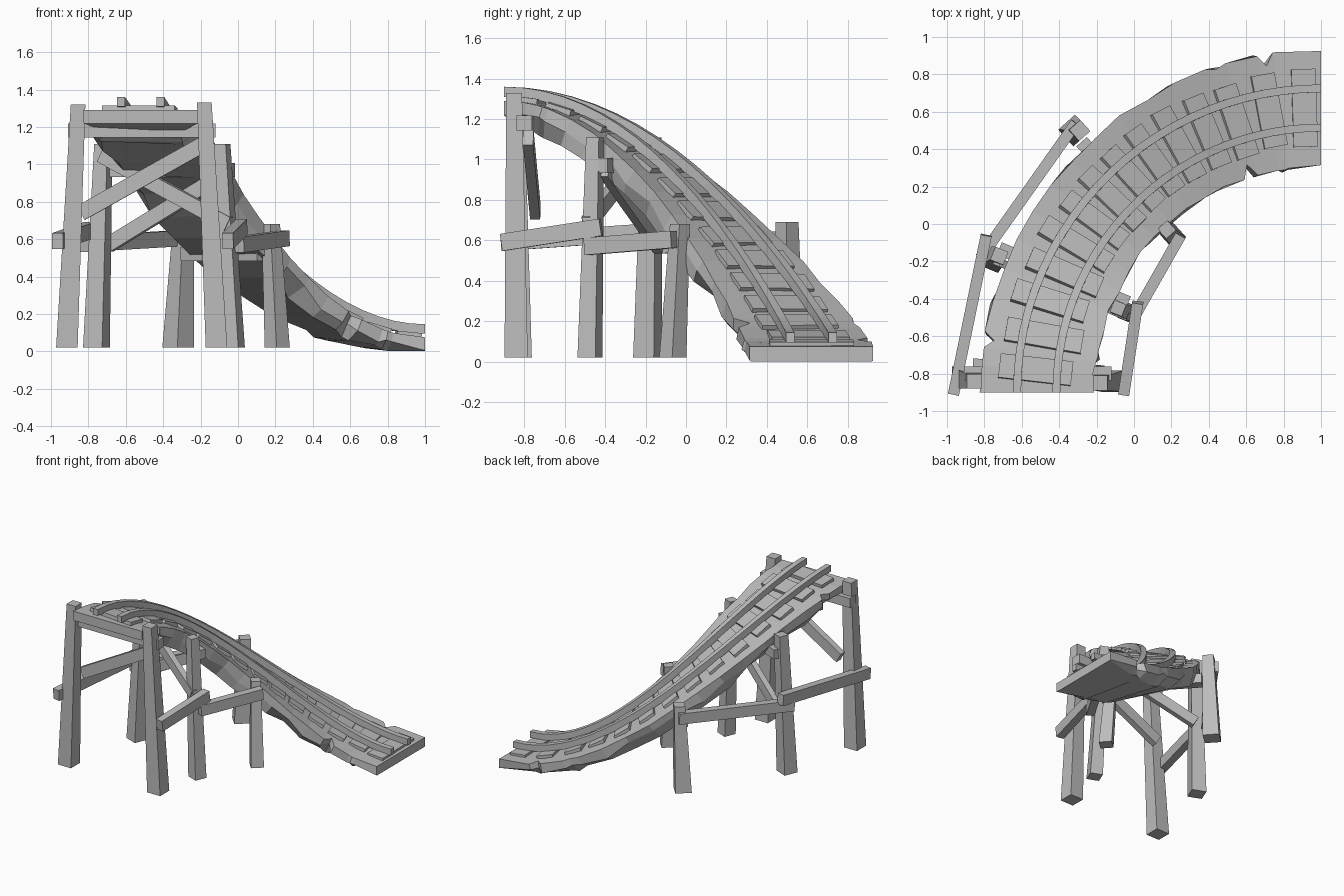
import bpy, bmesh, math, random
from mathutils import Vector, Matrix

if "Cube" in bpy.data.objects:
    bpy.data.objects.remove(bpy.data.objects["Cube"])

random.seed(4)
CX, CY, R = 1.0, -0.9, 1.52          # centre and radius of the quarter turn

mat = bpy.data.materials.new("plain_grey")
mat.diffuse_color = (0.5, 0.5, 0.5, 1)
mat.use_nodes = True
mat.node_tree.nodes["Principled BSDF"].inputs["Base Color"].default_value = mat.diffuse_color


def finish(name, bm):
    bmesh.ops.recalc_face_normals(bm, faces=bm.faces)
    me = bpy.data.meshes.new(name)
    bm.to_mesh(me)
    bm.free()
    me.materials.append(mat)
    ob = bpy.data.objects.new(name, me)
    bpy.context.collection.objects.link(ob)
    return ob


def frame(t):
    """Point on the deck centreline with outward, forward and normal directions."""
    a = t * math.pi / 2
    out = Vector((-math.cos(a), math.sin(a), 0))
    flat = Vector((math.sin(a), math.cos(a), 0))
    z = 0.075 + 1.215 * (1 + math.cos(math.pi * t)) / 2
    slope = -1.215 * math.sin(math.pi * t) / R
    fwd = (flat + Vector((0, 0, slope))).normalized()
    p = Vector((CX, CY, z)) + out * R
    n = out.cross(fwd)
    return p, out, fwd, (n if n.z > 0 else -n)


def loft(name, sections):
    """Skin a list of equal-length rings and cap both ends."""
    bm = bmesh.new()
    rings = [[bm.verts.new(v) for v in s] for s in sections]
    k = len(rings[0])
    for a, b in zip(rings, rings[1:]):
        for i in range(k):
            j = (i + 1) % k
            bm.faces.new((a[i], a[j], b[j], b[i]))
    bm.faces.new(rings[0])
    bm.faces.new(rings[-1])
    return finish(name, bm)


def ring(c, ax, ay, sx, sy):
    return [c + ax * x * sx / 2 + ay * y * sy / 2
            for x, y in ((-1, -1), (1, -1), (1, 1), (-1, 1))]


def beam(name, p, q, w=0.06, h=0.085):
    p, q = Vector(p), Vector(q)
    d = (q - p).normalized()
    side = d.cross(Vector((0, 0, 1))).normalized()
    up = side.cross(d)
    return loft(name, [ring(p, side, up, w, h), ring(q, side, up, w, h)])


def post(name, base, top, yaw, s0, s1):
    m = Matrix.Rotation(math.radians(yaw), 3, 'Z')
    ax, ay = m @ Vector((1, 0, 0)), m @ Vector((0, 1, 0))
    return loft(name, [ring(Vector(base), ax, ay, s0, s0), ring(Vector(top), ax, ay, s1, s1)])


# Ramp deck: flat top with a rough hewn belly and edge notches near both ends
ts = ([0, 0.05, 0.085, 0.10, 0.115] + [0.115 + 0.665 * i / 11 for i in range(1, 12)]
      + [0.80, 0.82, 0.88, 0.895, 0.91, 1])
sections = []
for t in ts:
    p, out, fwd, n = frame(t)
    ends = t in (0, 1)
    j = (lambda s: 0) if ends else (lambda s: random.uniform(-s, s))
    wo = 0.25 if t in (0.10, 0.895) else 0.305 + j(0.012)
    wi = 0.24 if t == 0.80 else 0.305 + j(0.012)
    belly = 0.073 if ends else 0.075 + 0.065 * min(1, 9 * t, max(0, (0.95 - t) * 4))
    edge = 0.07 if ends else 0.065 + j(0.02)
    b = 0.30 if ends else 0.235
    bi = b + (0.05 if 0.12 < t < 0.6 else 0)      # the belly swells on the inside of the turn
    offs = [(wo, 0), (wo + j(0.015), -edge), (b + j(0.03), -belly - j(0.015)),
            (-bi + j(0.03), -belly - j(0.015)), (-wi + j(0.015), -edge), (-wi, 0)]
    pts = [p + out * x + n * y for x, y in offs]
    for v in pts:
        v.z = max(v.z, 0)
    sections.append(pts)
loft("ramp_deck", sections)

# Sleepers, evenly spaced by length along the sloping track
steps = [i / 400 for i in range(401)]
run = [0]
for a, b in zip(steps, steps[1:]):
    run.append(run[-1] + (frame(b)[0] - frame(a)[0]).length)
COUNT = 14
for i in range(COUNT):
    s = 0.115 + (run[-1] - 0.21) * i / (COUNT - 1)
    t = next(u for u, r in zip(steps, run) if r >= s)
    p, out, fwd, n = frame(t)
    m = Matrix.Rotation(math.radians(random.uniform(-2, 2)), 3, n)
    c = p + out * random.uniform(-0.012, 0.012)
    L = 0.40 + random.uniform(-0.01, 0.02)
    o, f = m @ out, m @ fwd
    loft("sleeper_%d" % (i + 1), [ring(c - n * 0.02, o, f, L, 0.13), ring(c + n * 0.024, o, f, L, 0.13)])

# Rails
for name, off in (("outer_rail", 0.105), ("inner_rail", -0.105)):
    secs = []
    for i in range(25):
        p, out, fwd, n = frame(i / 24)
        secs.append(ring(p + out * off + n * 0.045, out, n, 0.042, 0.05))
    loft(name, secs)

# Leaning tapered posts, in pairs along the turn
F = 0.02
posts = {
    "front_outer_post": ((-0.915, -0.82, F), (-0.855, -0.84, 1.32), 0, 0.115, 0.078),
    "front_inner_post": ((-0.115, -0.84, F), (-0.18, -0.85, 1.33), 0, 0.115, 0.078),
    "middle_inner_post": ((-0.025, -0.475, F), (-0.085, -0.45, 1.11), -22, 0.095, 0.068),
    "middle_outer_post": ((-0.757, -0.19, F), (-0.72, -0.17, 1.11), -22, 0.11, 0.075),
    "rear_outer_post": ((-0.32, 0.50, F), (-0.29, 0.50, 0.69), -48, 0.12, 0.08),
    "rear_inner_post": ((0.21, -0.065, F), (0.175, -0.03, 0.68), -48, 0.095, 0.07),
}
for name, args in posts.items():
    post(name, *args)

# Cross beams carrying the deck
beam("front_cross_beam", (-0.91, -0.80, 1.18), (-0.12, -0.80, 1.18), 0.075, 0.075)
beam("middle_cross_beam", (-0.72, -0.13, 0.97), (-0.03, -0.42, 0.97), 0.07, 0.075)
beam("rear_cross_beam", (-0.28, 0.44, 0.52), (0.13, -0.015, 0.52), 0.075, 0.075)

# Side beams running from post to post
beam("outer_side_beam_front", (-0.965, -0.91, 0.59), (-0.79, -0.06, 0.65))
beam("outer_side_beam_rear", (-0.82, -0.18, 0.575), (-0.31, 0.54, 0.605))
beam("inner_side_beam_front", (-0.055, -0.91, 0.59), (0.02, -0.42, 0.665))
beam("inner_side_beam_rear", (0.005, -0.49, 0.57), (0.25, -0.06, 0.605))

# Diagonal braces
beam("front_brace", (-0.84, -0.745, 0.74), (-0.18, -0.78, 1.11), 0.05, 0.085)
beam("middle_brace_falling", (-0.73, -0.20, 1.05), (-0.05, -0.49, 0.68), 0.045, 0.08)
beam("middle_brace_rising", (-0.69, -0.13, 0.57), (-0.07, -0.40, 0.95), 0.045, 0.08)
